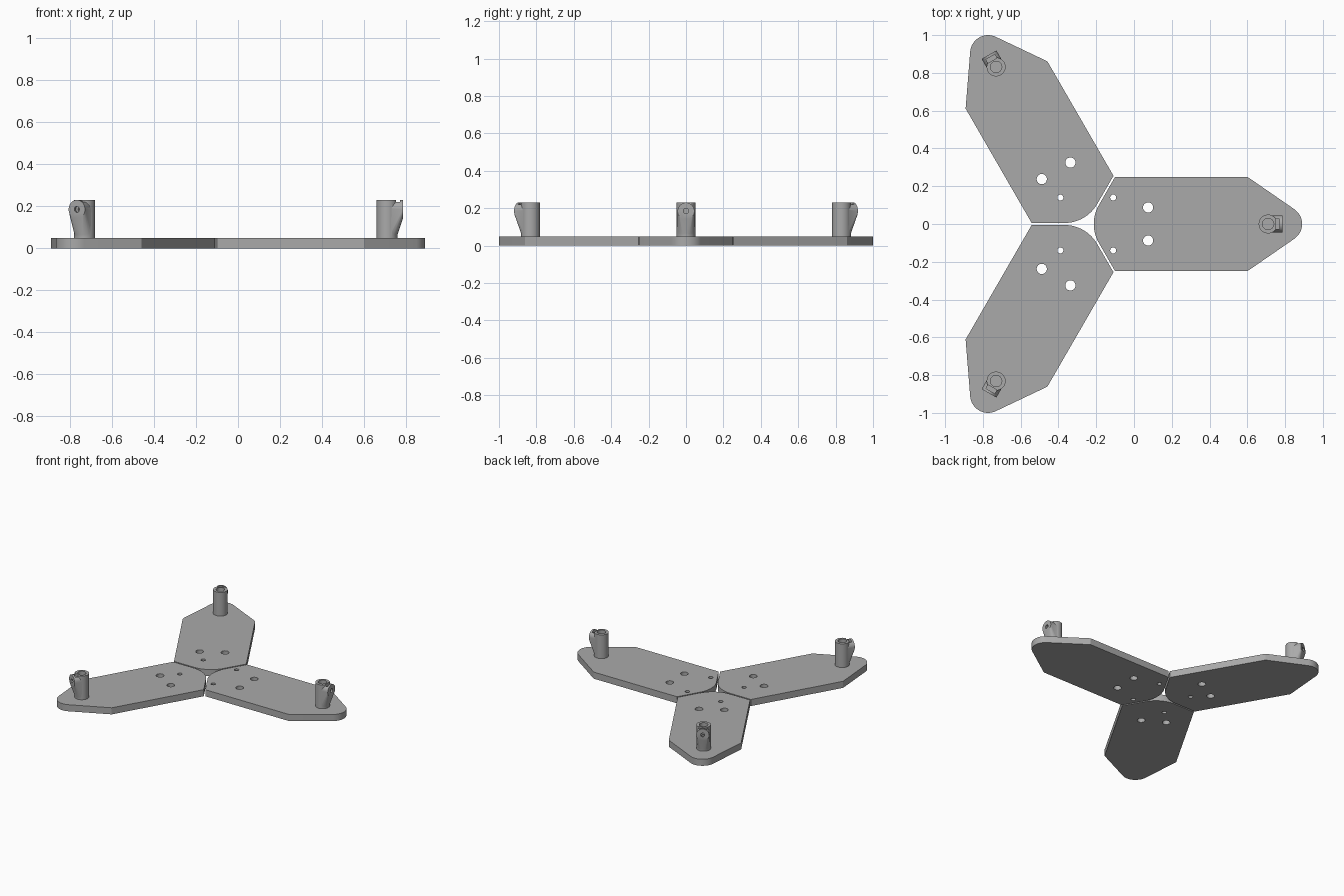
import bpy, bmesh, math
from mathutils import Matrix, Vector

cube = bpy.data.objects.get("Cube")
if cube:
    bpy.data.objects.remove(cube, do_unlink=True)

HUB = Vector((-0.25, 0, 0))      # centre the three arms turn about
THICK = 0.05
TOP = 0.23
POST_X = 0.96                    # post axis, measured from the hub
BOSS_Z = 0.185

grey = bpy.data.materials.new("plain grey")
grey.use_nodes = True
colour = (0.4, 0.4, 0.4, 1)
grey.diffuse_color = colour
grey.node_tree.nodes["Principled BSDF"].inputs["Base Color"].default_value = colour


def finish(name, bm):
    bmesh.ops.recalc_face_normals(bm, faces=bm.faces)
    mesh = bpy.data.meshes.new(name)
    bm.to_mesh(mesh)
    bm.free()
    mesh.materials.append(grey)
    obj = bpy.data.objects.new(name, mesh)
    bpy.context.collection.objects.link(obj)
    return obj


def cylinder(name, centre, radius, depth, along_x=False, sides=40):
    bm = bmesh.new()
    matrix = Matrix.Translation(centre)
    if along_x:
        matrix = matrix @ Matrix.Rotation(math.pi / 2, 4, 'Y')
    bmesh.ops.create_cone(bm, cap_ends=True, segments=sides, radius1=radius,
                          radius2=radius, depth=depth, matrix=matrix)
    return finish(name, bm)


def box(name, centre, size):
    bm = bmesh.new()
    bmesh.ops.create_cube(bm, size=1, matrix=Matrix.LocRotScale(
        Vector(centre), None, Vector(size)))
    return finish(name, bm)


def combine(obj, others, operation):
    # Bake boolean operations and discard the helper solids
    for other in others:
        mod = obj.modifiers.new("boolean", 'BOOLEAN')
        mod.operation = operation
        mod.solver = 'EXACT'
        mod.object = other
    graph = bpy.context.evaluated_depsgraph_get()
    mesh = bpy.data.meshes.new_from_object(obj.evaluated_get(graph))
    obj.modifiers.clear()
    obj.data = mesh
    for other in others:
        bpy.data.objects.remove(other, do_unlink=True)


def arc(x, radius, start, end, steps=16):
    angles = [math.radians(start + (end - start) * i / steps) for i in range(steps + 1)]
    return [(x + radius * math.cos(a), radius * math.sin(a)) for a in angles]


def make_plate(name):
    # Wide blade with a rounded tip and a rounded 120 degree root
    outline = [(0.15, -0.25), (0.85, -0.25)]
    outline += arc(1.045, 0.095, -55.4, 55.4)
    outline += [(0.85, 0.25), (0.15, 0.25)]
    outline += arc(0.237, 0.2, 150, 210)
    bm = bmesh.new()
    face = bm.faces.new([bm.verts.new((x, y, 0)) for x, y in outline])
    new = bmesh.ops.extrude_face_region(bm, geom=[face])["geom"]
    bmesh.ops.translate(bm, vec=(0, 0, THICK),
                        verts=[v for v in new if isinstance(v, bmesh.types.BMVert)])
    return finish(name, bm)


def make_post(name):
    post = cylinder(name, (POST_X, 0, (TOP + THICK) / 2), 0.05, TOP - THICK)
    # Round-topped clamp boss tapering down into the post
    bm = bmesh.new()
    for x in (POST_X, POST_X + 0.075):
        for y, z in arc(0, 0.045, 0, 360, 32)[:-1]:
            bm.verts.new((x, y, BOSS_Z + z))
    for x, y in arc(POST_X, 0.045, 0, 360, 32)[:-1]:
        bm.verts.new((x, y, THICK))
    hull = bmesh.ops.convex_hull(bm, input=bm.verts)
    loose = [v for v in bm.verts if not v.link_faces]
    bmesh.ops.delete(bm, geom=loose, context='VERTS')
    bmesh.ops.dissolve_limit(bm, angle_limit=0.01, verts=bm.verts, edges=bm.edges)
    combine(post, [finish("boss", bm)], 'UNION')
    # Socket, screw hole and nut slot
    combine(post, [
        cylinder("socket", (POST_X, 0, 0.17), 0.03, 0.2),
        cylinder("screw_hole", (POST_X + 0.05, 0, BOSS_Z), 0.014, 0.1, True, 24),
        box("nut_slot", (POST_X + 0.05, 0, 0.205), (0.022, 0.054, 0.09)),
    ], 'DIFFERENCE')
    return post


def shade(obj):
    bpy.ops.object.select_all(action='DESELECT')
    obj.select_set(True)
    bpy.context.view_layer.objects.active = obj
    bpy.ops.object.shade_smooth_by_angle(angle=math.radians(30))


# Four small holes form a square about the hub: two fall in the first arm
small_holes = {"left": [(-0.14, 0.14)], "right": [(-0.14, -0.14)],
               "middle": [(0.14, 0.14), (0.14, -0.14)]}
for side, angle in (("middle", 0), ("left", 120), ("right", 240)):
    turn = Matrix.Rotation(math.radians(angle), 4, 'Z')
    plate = make_plate(side + "_arm_plate")
    holes = [cylinder("hole", (0.325, y, THICK / 2), 0.027, 0.2) for y in (-0.0875, 0.0875)]
    for x, y in small_holes[side]:
        spot = turn.inverted() @ Vector((x, y, THICK / 2))
        holes.append(cylinder("small_hole", spot, 0.016, 0.2, sides=24))
    combine(plate, holes, 'DIFFERENCE')
    post = make_post(side + "_post")
    for part in (plate, post):
        part.data.transform(Matrix.Translation(HUB) @ turn)
        shade(part)
